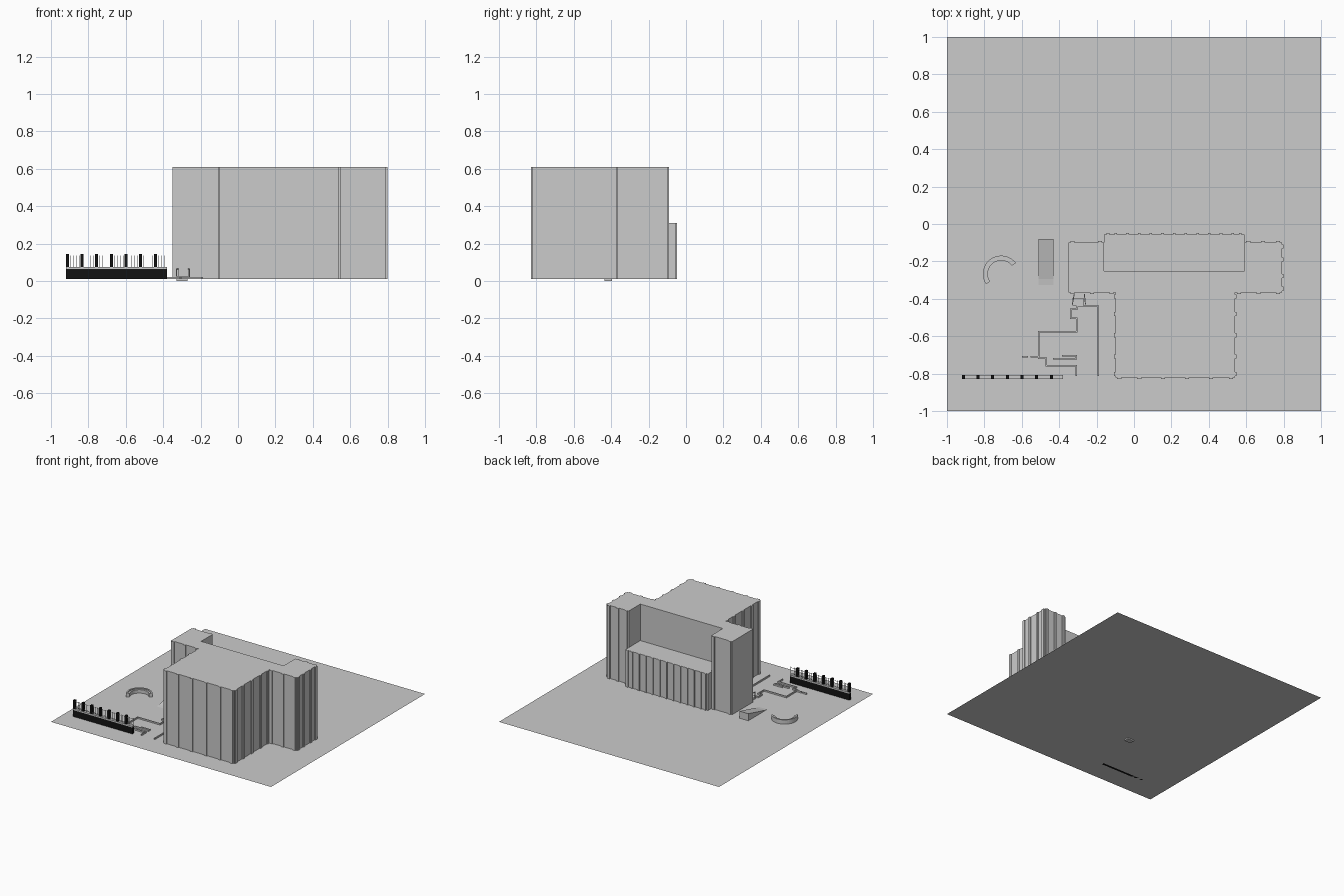
import bpy, bmesh, math
from mathutils import Vector

if "Cube" in bpy.data.objects:
    bpy.data.objects.remove(bpy.data.objects["Cube"])

G = 0.01  # ground level


def material(name, c):
    m = bpy.data.materials.new(name)
    m.diffuse_color = (*c, 1)
    m.use_nodes = True
    m.node_tree.nodes["Principled BSDF"].inputs["Base Color"].default_value = m.diffuse_color
    return m


GREY = material("light grey", (0.6, 0.6, 0.6))
DARK = material("near black", (0.006, 0.006, 0.006))


def finish(name, bm, mat):
    bmesh.ops.recalc_face_normals(bm, faces=bm.faces)
    me = bpy.data.meshes.new(name)
    bm.to_mesh(me)
    bm.free()
    me.materials.append(mat)
    ob = bpy.data.objects.new(name, me)
    bpy.context.collection.objects.link(ob)
    return ob


def add_box(bm, x0, x1, y0, y1, z0, z1):
    vs = bmesh.ops.create_cube(bm, size=1)["verts"]
    for v in vs:
        v.co = Vector(((x0, x1)[v.co.x > 0], (y0, y1)[v.co.y > 0], (z0, z1)[v.co.z > 0]))


def boxes(name, items, mat=GREY):
    bm = bmesh.new()
    for b in items:
        add_box(bm, *b)
    return finish(name, bm, mat)


def prism(name, pts, vec, mat=GREY):
    """Extrude a closed outline of 3D points along a vector."""
    bm = bmesh.new()
    f = bm.faces.new([bm.verts.new(p) for p in pts])
    ext = bmesh.ops.extrude_face_region(bm, geom=[f], use_keep_orig=True)["geom"]
    bmesh.ops.translate(bm, vec=vec, verts=[e for e in ext if isinstance(e, bmesh.types.BMVert)])
    return finish(name, bm, mat)


def pilastered(corners, bays, half=0.011, out=0.008):
    """Counter-clockwise footprint with shallow pilasters between the bays of each wall."""
    pts = []
    for i, a in enumerate(corners):
        a, b = Vector(a), Vector(corners[(i + 1) % len(corners)])
        length = (b - a).length
        d = (b - a) / length
        n = Vector((d.y, -d.x)) * out
        pts.append(a)
        for k in range(bays[i] + 1 if bays[i] else 0):
            s = min(max(length * k / bays[i], 0.021), length - 0.021)
            p, q = a + d * (s - half), a + d * (s + half)
            pts += [p, p + n, q + n, q]
    return [(p.x, p.y, G) for p in pts]


# Ground sheet
bm = bmesh.new()
bm.faces.new([bm.verts.new((x, y, G)) for x, y in ((-1, -1), (1, -1), (1, 1), (-1, 1))])
finish("ground_sheet", bm, GREY)

# Tall T-shaped building
tall = [(-.10, -.822), (.54, -.822), (.54, -.367), (.79, -.367), (.79, -.10), (.59, -.10),
        (.59, -.25), (-.16, -.25), (-.16, -.10), (-.35, -.10), (-.35, -.367), (-.10, -.367)]
prism("tall_building", pilastered(tall, [5, 4, 2, 3, 2, 0, 0, 0, 1, 0, 2, 4]), (0, 0, 0.6))

# Low rear block
low = [(-.16, -.25), (.59, -.25), (.59, -.055), (-.16, -.055)]
prism("low_rear_block", pilastered(low, [0, 0, 12, 0], half=0.007), (0, 0, 0.3))

# Boundary wall, coping, piers and railings
X0, X1, YC = -0.92, -0.38, -0.818
boxes("boundary_wall", [(X0, X1, YC - .010, YC + .010, G, .064)], DARK)
boxes("wall_coping", [(X0, X1, YC - .012, YC + .012, .064, .075)])
piers = [X0 + 0.008 + i * 0.0783 for i in range(7)]
boxes("wall_piers", [(x - .008, x + .008, YC - .010, YC + .010, .075, .145) for x in piers], DARK)
rails = [(X0, X1, YC - .001, YC + .001, z, z + .002) for z in (.085, .130)]
for x in piers:
    for k in range(1, 5):
        c = x + k * 0.0157
        rails.append((c - .001, c + .001, YC - .001, YC + .001, .075, .137))
boxes("wall_railings", rails)


# Curved bench: low seat inside a taller back
def arc_band(name, r0, r1, h, n=20):
    ang = [math.radians(37 + 177 * i / n) for i in range(n + 1)]
    ring = [(r1, a) for a in ang] + [(r0, a) for a in reversed(ang)]
    prism(name, [(-.71 + r * math.cos(a), -.267 + r * math.sin(a), G) for r, a in ring], (0, 0, h))


arc_band("curved_bench_back", 0.086, 0.098, 0.035)
arc_band("curved_bench_seat", 0.072, 0.086, 0.028)

# Ramp rising to the back
prism("ramp", [(-.51, -.325, G), (-.51, -.08, G), (-.51, -.08, .068), (-.51, -.295, .014)], (.08, 0, 0))


# Low kerbs around the paths
def kerb_run(pts, t=0.004):
    return [(min(a[0], b[0]) - t, max(a[0], b[0]) + t, min(a[1], b[1]) - t, max(a[1], b[1]) + t, G, .022)
            for a, b in zip(pts, pts[1:])]


runs = [
    [(-.19, -.81), (-.19, -.44), (-.305, -.44), (-.305, -.455), (-.337, -.455), (-.337, -.505),
     (-.305, -.505), (-.305, -.577), (-.508, -.577), (-.508, -.71), (-.55, -.71)],
    [(-.595, -.71), (-.57, -.71)],
    [(-.508, -.718), (-.47, -.718), (-.47, -.758), (-.31, -.758), (-.31, -.81)],
    [(-.43, -.72), (-.31, -.72), (-.31, -.705), (-.38, -.705)],
]
boxes("path_kerbs", [b for r in runs for b in kerb_run(r)])

# Entrance step and its handrails
boxes("entrance_step", [(-.33, -.27, -.435, -.395, 0, .028)])
for side, xa, xb in (("left", -.322, -.332), ("right", -.268, -.262)):
    prism(side + "_handrail", [(xa, -.375, .062), (xa, -.375, .068), (xb, -.43, .068), (xb, -.43, .062)],
          (.005, 0, 0))
    boxes(side + "_handrail_posts", [(x, x + .005, y, y + .005, G, .063)
                                     for x, y in ((xa, -.380), (xb, -.430))])
